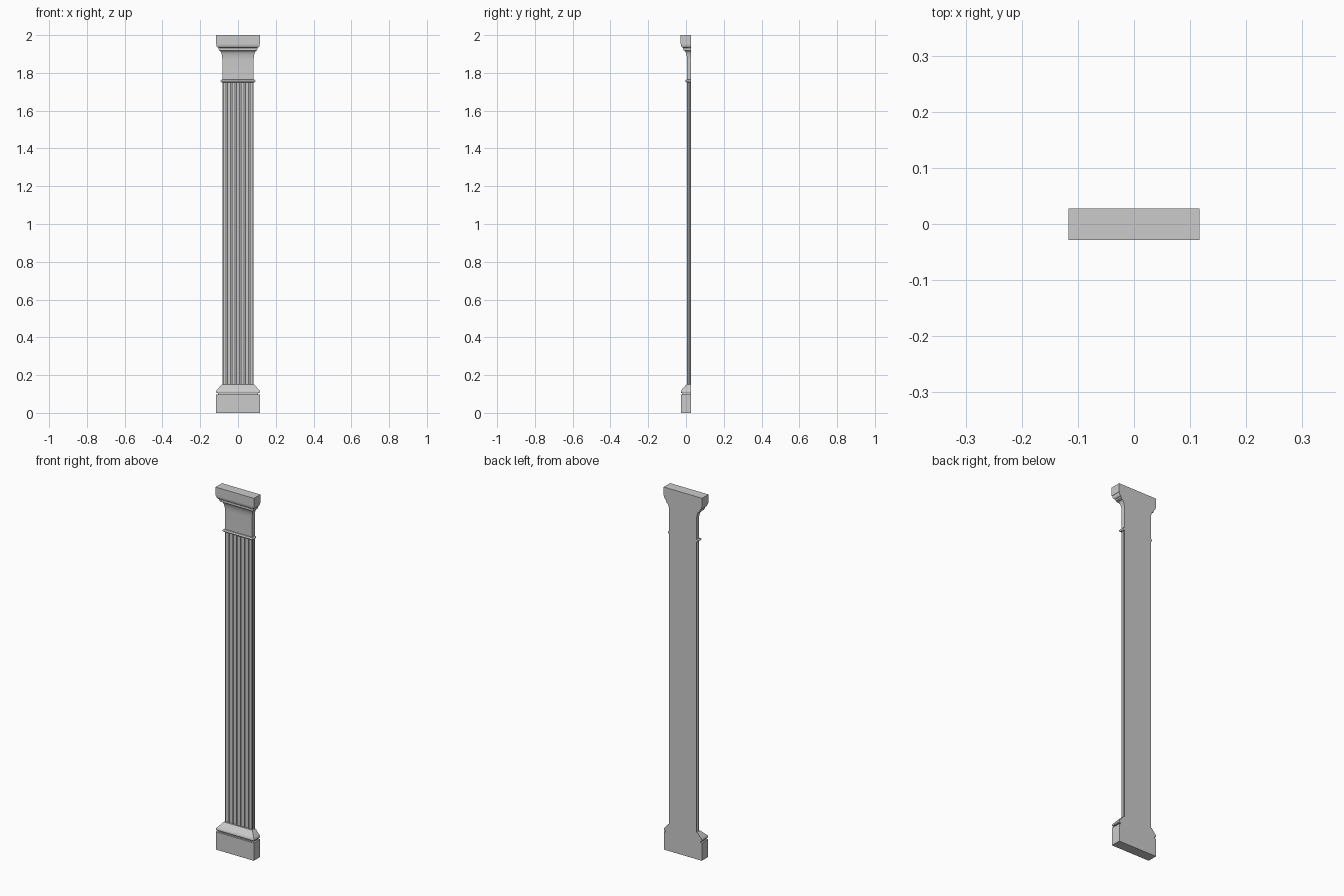
import bpy, bmesh, math

if "Cube" in bpy.data.objects:
    bpy.data.objects.remove(bpy.data.objects["Cube"])

HALF_W = 0.083    # shaft half width
BACK = 0.0275     # flat back plane
FRONT = 0.0055    # shaft front plane


def finish(name, bm):
    bmesh.ops.recalc_face_normals(bm, faces=bm.faces)
    mesh = bpy.data.meshes.new(name)
    bm.to_mesh(mesh)
    bm.free()
    obj = bpy.data.objects.new(name, mesh)
    bpy.context.collection.objects.link(obj)
    bpy.ops.object.select_all(action='DESELECT')
    obj.select_set(True)
    bpy.context.view_layer.objects.active = obj
    bpy.ops.object.shade_smooth_by_angle(angle=math.radians(25))


def loft(name, rings):
    """Skin a stack of equal-sized outlines and cap both ends."""
    bm = bmesh.new()
    rows = [[bm.verts.new(p) for p in ring] for ring in rings]
    n = len(rows[0])
    for a, b in zip(rows, rows[1:]):
        for i in range(n):
            j = (i + 1) % n
            bm.faces.new((a[i], a[j], b[j], b[i]))
    bm.faces.new(rows[0])
    bm.faces.new(rows[-1])
    finish(name, bm)


def moulding(name, profile):
    """Run a (projection, height) profile around front and sides; back stays flat."""
    loft(name, [[(-HALF_W - d, BACK, z), (-HALF_W - d, FRONT - d, z),
                 (HALF_W + d, FRONT - d, z), (HALF_W + d, BACK, z)]
                for d, z in profile])


def arc(cx, cz, rx, rz, a0, a1, steps=6):
    return [(cx + rx * math.cos(math.radians(a0 + (a1 - a0) * i / steps)),
             cz + rz * math.sin(math.radians(a0 + (a1 - a0) * i / steps)))
            for i in range(steps + 1)]


def flutes(start, end, count, width, depth, inward, steps=6):
    """Points along an edge with evenly spaced round hollows cut inward."""
    pts = []
    dx, dy = end[0] - start[0], end[1] - start[1]
    length = math.hypot(dx, dy)
    for k in range(count):
        for i in range(steps + 1):
            a = math.pi * i / steps
            t = (k + 0.5) / count - width / 2 / length * math.cos(a)
            s = depth * math.sin(a)
            pts.append((start[0] + dx * t + inward[0] * s,
                        start[1] + dy * t + inward[1] * s))
    return pts


# Square plinth
moulding("plinth", [(0.033, 0), (0.033, 0.098)])

# Base moulding: recess, fillet, then sloping cyma up to the shaft
moulding("base_moulding", [(0.024, 0.098), (0.024, 0.104), (0.031, 0.106), (0.033, 0.109),
                           (0.033, 0.114), (0.031, 0.119), (0.024, 0.127), (0.016, 0.136),
                           (0.008, 0.146), (0.004, 0.149), (0.0, 0.149)])

# Fluted shaft: seven hollows on the front, one on each side
fl, fr = (-HALF_W, FRONT), (HALF_W, FRONT)
bl, br = (-HALF_W, BACK), (HALF_W, BACK)
outline = ([bl] + flutes(bl, fl, 1, 0.013, 0.005, (1, 0))
           + [fl] + flutes(fl, fr, 7, 0.017, 0.007, (0, 1))
           + [fr] + flutes(fr, br, 1, 0.013, 0.005, (-1, 0)) + [br])
loft("fluted_shaft", [[(x, y, z) for x, y in outline] for z in (0.149, 1.752)])

# Rounded collar bead
moulding("collar", [(0.0, 1.750)] + arc(0.002, 1.757, 0.007, 0.007, -90, 90) + [(0.0, 1.764)])

# Plain neck flaring through a hollow into stepped capital mouldings
moulding("capital", [(0, 1.764)] + arc(0.016, 1.868, 0.016, 0.050, 180, 90)
         + [(0.018, 1.918), (0.018, 1.924), (0.021, 1.924), (0.021, 1.931)]
         + arc(0.021, 1.953, 0.011, 0.020, -90, 0))

# Top slab
moulding("abacus", [(0.034, 1.953), (0.034, 2.0)])
